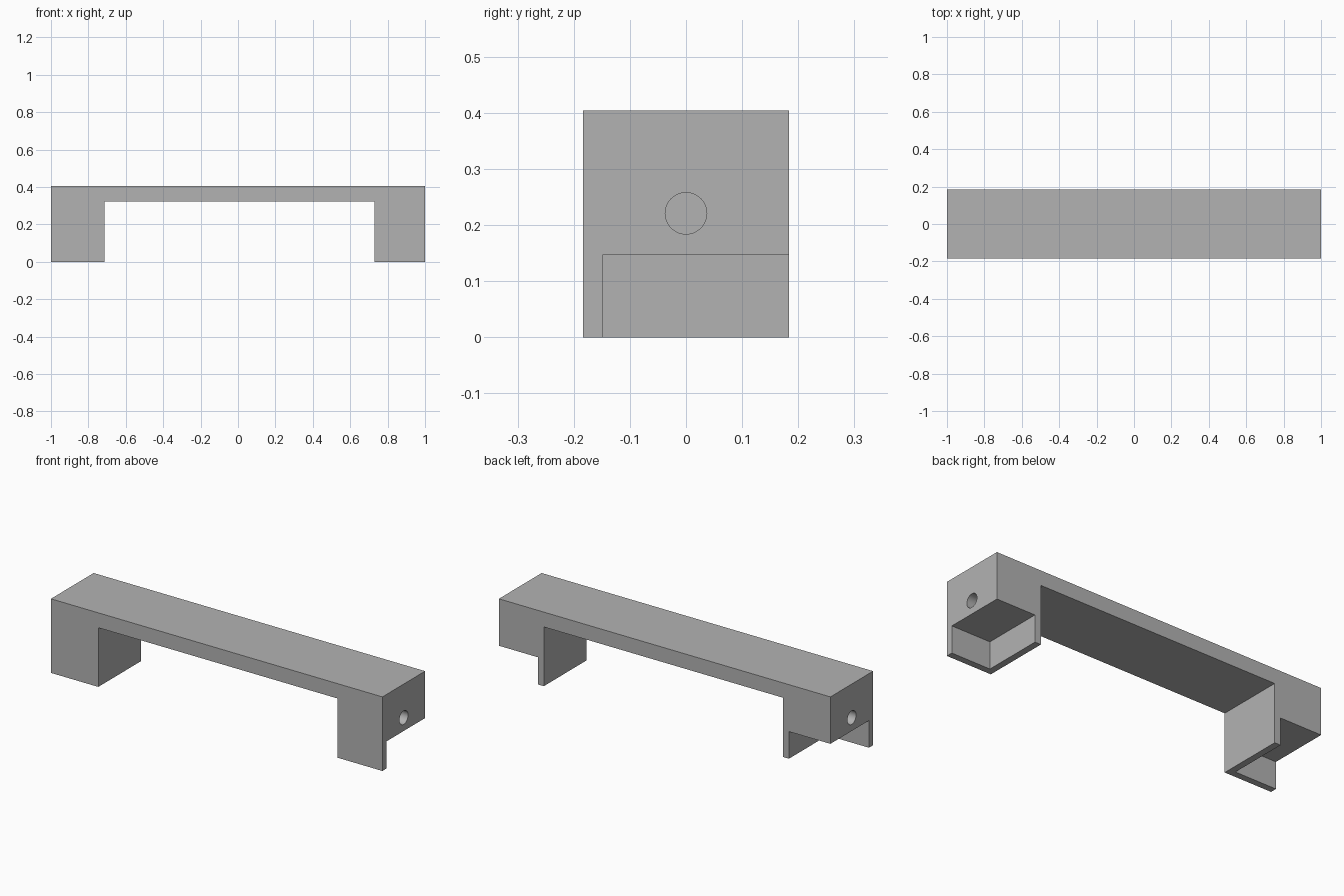
import bpy
import bmesh
import math
from mathutils import Matrix, Vector

cube = bpy.data.objects.get("Cube")
if cube:
    bpy.data.objects.remove(cube, do_unlink=True)

HALF_LEN, HALF_DEPTH, HEIGHT = 1.0, 0.184, 0.404
BAR_BOTTOM = 0.323
INNER_LEFT, INNER_RIGHT = 0.729, -0.714   # inner faces of the two legs
WALL = 0.036
NOTCH_TOP = 0.148
HOLE_Z, HOLE_RADIUS, HOLE_DEPTH = 0.221, 0.037, 0.18

grey = bpy.data.materials.new("plain_grey")
grey.use_nodes = True
colour = (0.45, 0.45, 0.45, 1)
grey.diffuse_color = colour
grey.node_tree.nodes["Principled BSDF"].inputs["Base Color"].default_value = colour


def make_object(name, bm):
    bmesh.ops.recalc_face_normals(bm, faces=bm.faces)
    mesh = bpy.data.meshes.new(name)
    bm.to_mesh(mesh)
    bm.free()
    mesh.materials.append(grey)
    obj = bpy.data.objects.new(name, mesh)
    bpy.context.collection.objects.link(obj)
    return obj


def box(name, low, high):
    low, high = Vector(low), Vector(high)
    bm = bmesh.new()
    size = Matrix.Diagonal((*(high - low), 1))
    bmesh.ops.create_cube(bm, size=1, matrix=Matrix.Translation((low + high) / 2) @ size)
    return make_object(name, bm)


def cut(target, cutter):
    cutter.hide_render = True
    mod = target.modifiers.new("cut", 'BOOLEAN')
    mod.operation = 'DIFFERENCE'
    mod.solver = 'EXACT'
    mod.object = cutter
    bpy.context.view_layer.objects.active = target
    bpy.ops.object.modifier_apply(modifier=mod.name)
    bpy.data.objects.remove(cutter, do_unlink=True)


# Bridge profile extruded through its depth
profile = [(-HALF_LEN, 0), (INNER_RIGHT, 0), (INNER_RIGHT, BAR_BOTTOM),
           (INNER_LEFT, BAR_BOTTOM), (INNER_LEFT, 0), (HALF_LEN, 0),
           (HALF_LEN, HEIGHT), (-HALF_LEN, HEIGHT)]
bm = bmesh.new()
face = bm.faces.new([bm.verts.new((x, -HALF_DEPTH, z)) for x, z in profile])
extruded = bmesh.ops.extrude_face_region(bm, geom=[face])["geom"]
bmesh.ops.translate(bm, vec=(0, 2 * HALF_DEPTH, 0),
                    verts=[v for v in extruded if isinstance(v, bmesh.types.BMVert)])
bridge = make_object("bridge_handle", bm)

for side, inner in ((1, INNER_LEFT), (-1, INNER_RIGHT)):
    # Notch under each leg, open to the end and the back
    wall_x, out_x = inner + side * WALL, side * (HALF_LEN + 0.1)
    cut(bridge, box("notch_cutter",
                    (min(wall_x, out_x), -HALF_DEPTH + WALL, -0.1),
                    (max(wall_x, out_x), HALF_DEPTH + 0.1, NOTCH_TOP)))

    # Blind round hole in each end
    bm = bmesh.new()
    place = Matrix.Translation((side * HALF_LEN, 0, HOLE_Z)) @ Matrix.Rotation(math.pi / 2, 4, 'Y')
    bmesh.ops.create_cone(bm, cap_ends=True, segments=48, radius1=HOLE_RADIUS,
                          radius2=HOLE_RADIUS, depth=2 * HOLE_DEPTH, matrix=place)
    cut(bridge, make_object("hole_cutter", bm))

# Smooth hole walls, crisp edges elsewhere
bpy.ops.object.select_all(action='DESELECT')
bridge.select_set(True)
bpy.context.view_layer.objects.active = bridge
bpy.ops.object.shade_smooth_by_angle(angle=math.radians(30))
